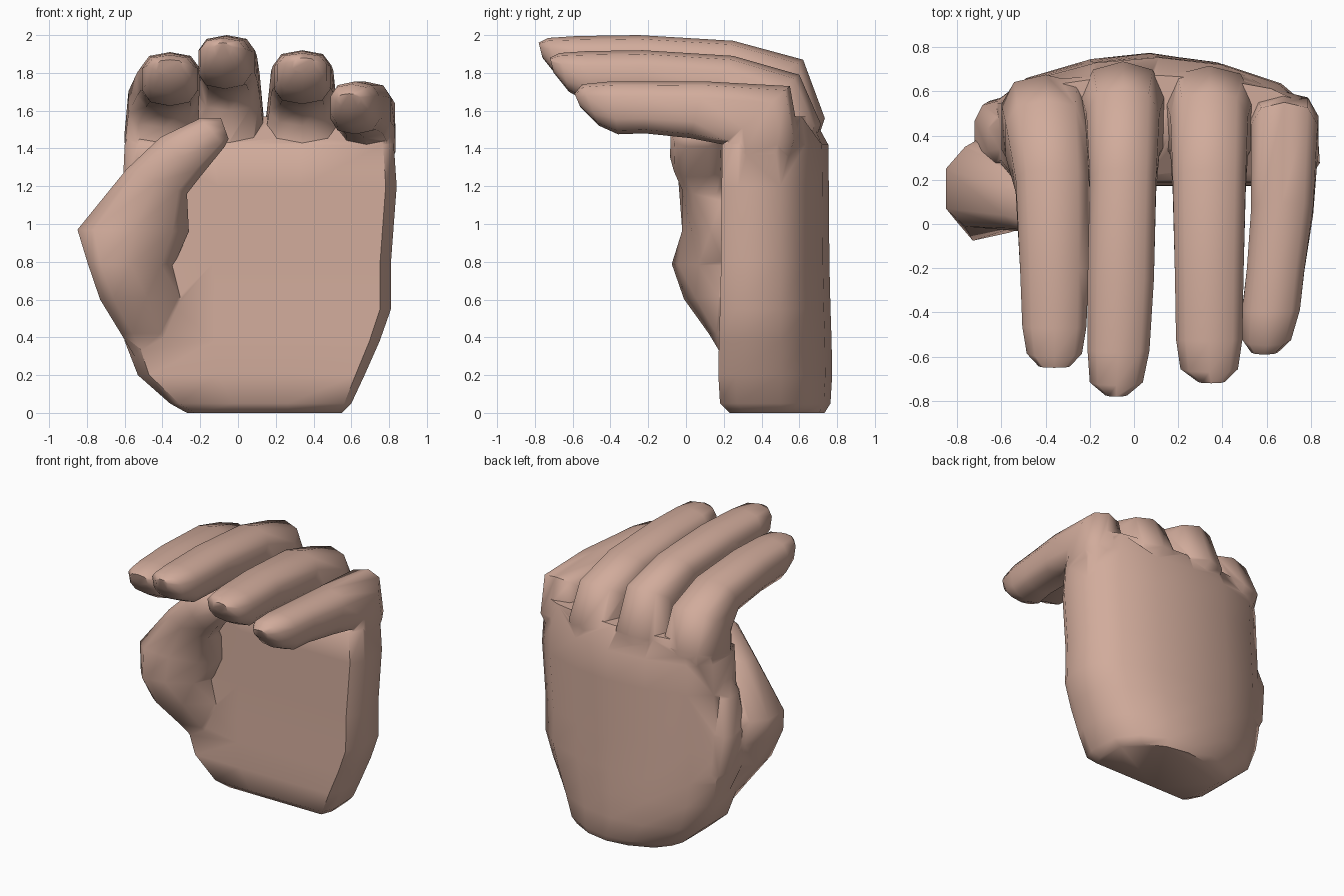
import bpy, bmesh, math
from mathutils import Vector

if "Cube" in bpy.data.objects:
    bpy.data.objects.remove(bpy.data.objects["Cube"])

skin = bpy.data.materials.new("skin")
skin.diffuse_color = (0.64, 0.41, 0.33, 1)
skin.use_nodes = True
skin.node_tree.nodes["Principled BSDF"].inputs["Base Color"].default_value = skin.diffuse_color


def loft(name, rings):
    """Skin a list of equal-length point rings and cap both ends."""
    bm = bmesh.new()
    rows = [[bm.verts.new(p) for p in r] for r in rings]
    n = len(rows[0])
    for a, b in zip(rows, rows[1:]):
        for i in range(n):
            j = (i + 1) % n
            bm.faces.new((a[i], a[j], b[j], b[i]))
    bm.faces.new(rows[0][::-1])
    bm.faces.new(rows[-1])
    bmesh.ops.recalc_face_normals(bm, faces=bm.faces)
    me = bpy.data.meshes.new(name)
    bm.to_mesh(me)
    bm.free()
    ob = bpy.data.objects.new(name, me)
    bpy.context.collection.objects.link(ob)
    me.materials.append(skin)
    return ob


def rounded_ring(center, a, b, n=10, power=0.72):
    """Squarish closed ring spanned by half-axes a and b."""
    pts = []
    for i in range(n):
        t = 2 * math.pi * (i + 0.5) / n
        c, s = math.cos(t), math.sin(t)
        c = math.copysign(abs(c) ** power, c) / math.cos(math.pi / n) ** power
        s = math.copysign(abs(s) ** power, s)
        pts.append(Vector(center) + Vector(a) * c + Vector(b) * s)
    return pts


# Palm: flat front, arched back, lofted upward from the wrist to the knuckle webs
section = [(-.9, .18), (-.3, .18), (.3, .18), (.92, .18), (1, .27), (.98, .5),
           (.76, .64), (.4, .73), (0, .765), (-.4, .74), (-.8, .66), (-1, .55), (-1, .28)]
levels = [  # z, left, right, depth centre, depth scale
    (0, -.27, .55, .48, .86), (.05, -.36, .6, .47, 1), (.2, -.53, .67, .47, 1.03),
    (.38, -.6, .75, .47, 1.02), (.55, -.63, .81, .47, 1), (.8, -.63, .81, .47, .98),
    (1.2, -.61, .84, .47, .97), (1.42, -.6, .825, .47, .96), (1.57, -.55, .78, .53, .48)]
parts = [loft("palm", [[((l + r) / 2 + u * (r - l) / 2, c + (y - .47) * d, z) for u, y in section]
                       for z, l, r, c, d in levels])]

# Fingers: top and bottom profile pairs (y, z), bent forward at the knuckle
profile = [((.62, 1.22), (.3, 1.22)), ((.735, 1.56), (.205, 1.43)), ((.62, 1.87), (.2, 1.6)),
           ((.25, 1.97), (.1, 1.69)), ((-.25, 2.0), (-.25, 1.715)), ((-.58, 1.995), (-.55, 1.715)),
           ((-.73, 1.985), (-.68, 1.78)), ((-.78, 1.96), (-.76, 1.88))]
pinky_profile = [((.5, 1.18), (.3, 1.18)), ((.6, 1.45), (.2, 1.36)), ((.55, 1.73), (.2, 1.42)),
                 ((.1, 1.755), (.02, 1.455)), ((-.2, 1.755), (-.22, 1.48)), ((-.4, 1.755), (-.36, 1.475)),
                 ((-.55, 1.74), (-.46, 1.52)), ((-.59, 1.69), (-.56, 1.62))]
fingers = [  # name, profile, x centres, half widths, back shift, tip shift, drop
    ("index_finger", profile, (-.38, -.4, -.395, -.37, -.36, -.36, -.36, -.36),
     (.13, .2, .185, .165, .155, .145, .125, .07), -.06, .13, .09),
    ("middle_finger", profile, (-.04, -.05, -.05, -.05, -.06, -.07, -.08, -.08),
     (.13, .19, .165, .15, .15, .14, .12, .05), 0, 0, 0),
    ("ring_finger", profile, (.34, .34, .34, .34, .34, .34, .34, .35),
     (.13, .2, .175, .165, .155, .15, .13, .06), -.02, .06, .08),
    ("little_finger", pinky_profile, (.64, .67, .68, .67, .64, .62, .6, .59),
     (.11, .165, .15, .14, .13, .13, .11, .06), 0, 0, 0)]
for name, prof, xs, ws, back, tip, drop in fingers:
    rings = []
    for (t, b), x, w in zip(prof, xs, ws):
        top, bot = Vector((x, *t)), Vector((x, *b))
        if t[0] > .4:
            top.y += back
        if t[0] < 0:
            top.y += tip * min(1, -t[0] / .7)
            bot.y += tip * min(1, -t[0] / .7)
        if t[1] > 1.4:
            top.z -= drop * (1 if t[1] > 1.7 else .4)
            bot.z -= drop * (1 if t[1] > 1.7 else .4)
        rings.append(rounded_ring((top + bot) / 2, (w, 0, 0), (top - bot) / 2))
    parts.append(loft(name, rings))

# Thumb: outer and inner edge (x, z), depth centre, half depth, inward slope into the palm
thumb = [((-.5, .22), (-.15, .25), .41, .15, .06), ((-.62, .42), (-.2, .42), .33, .17, .09),
         ((-.73, .6), (-.24, .62), .27, .22, .13), ((-.795, .79), (-.34, .78), .21, .25, .1),
         ((-.85, .97), (-.26, .96), .19, .21, .03), ((-.59, 1.29), (-.27, 1.16), .1, .14, 0),
         ((-.41, 1.46), (-.2, 1.25), .06, .145, 0), ((-.2, 1.56), (-.07, 1.41), .06, .14, 0),
         ((-.09, 1.56), (-.05, 1.45), .07, .08, 0)]
rings = []
for o, i, yc, hy, slope in thumb:
    po, pi = Vector((o[0], yc - slope, o[1])), Vector((i[0], yc + slope, i[1]))
    rings.append(rounded_ring((po + pi) / 2, (pi - po) / 2, (0, hy, 0)))
parts.append(loft("thumb", rings))

# Web of skin between the thumb and the side of the palm
web = [(-.45, .33, .42, .1), (-.57, .62, .41, .17), (-.6, .9, .4, .16),
       (-.54, 1.15, .38, .12), (-.46, 1.3, .38, .08)]
parts.append(loft("thumb_web", [rounded_ring((x, y, z), (.12, 0, 0), (0, h, 0))
                                for x, z, y, h in web]))

# Fuse everything into one skin
hand = parts[0]
hand.name = "hand"
bpy.ops.object.select_all(action='DESELECT')
hand.select_set(True)
bpy.context.view_layer.objects.active = hand
for p in parts[1:]:
    m = hand.modifiers.new("fuse", 'BOOLEAN')
    m.operation, m.solver, m.object = 'UNION', 'EXACT', p
    bpy.ops.object.modifier_apply(modifier=m.name)
    bpy.data.objects.remove(p)
bpy.ops.object.shade_smooth_by_angle(angle=math.radians(55))
